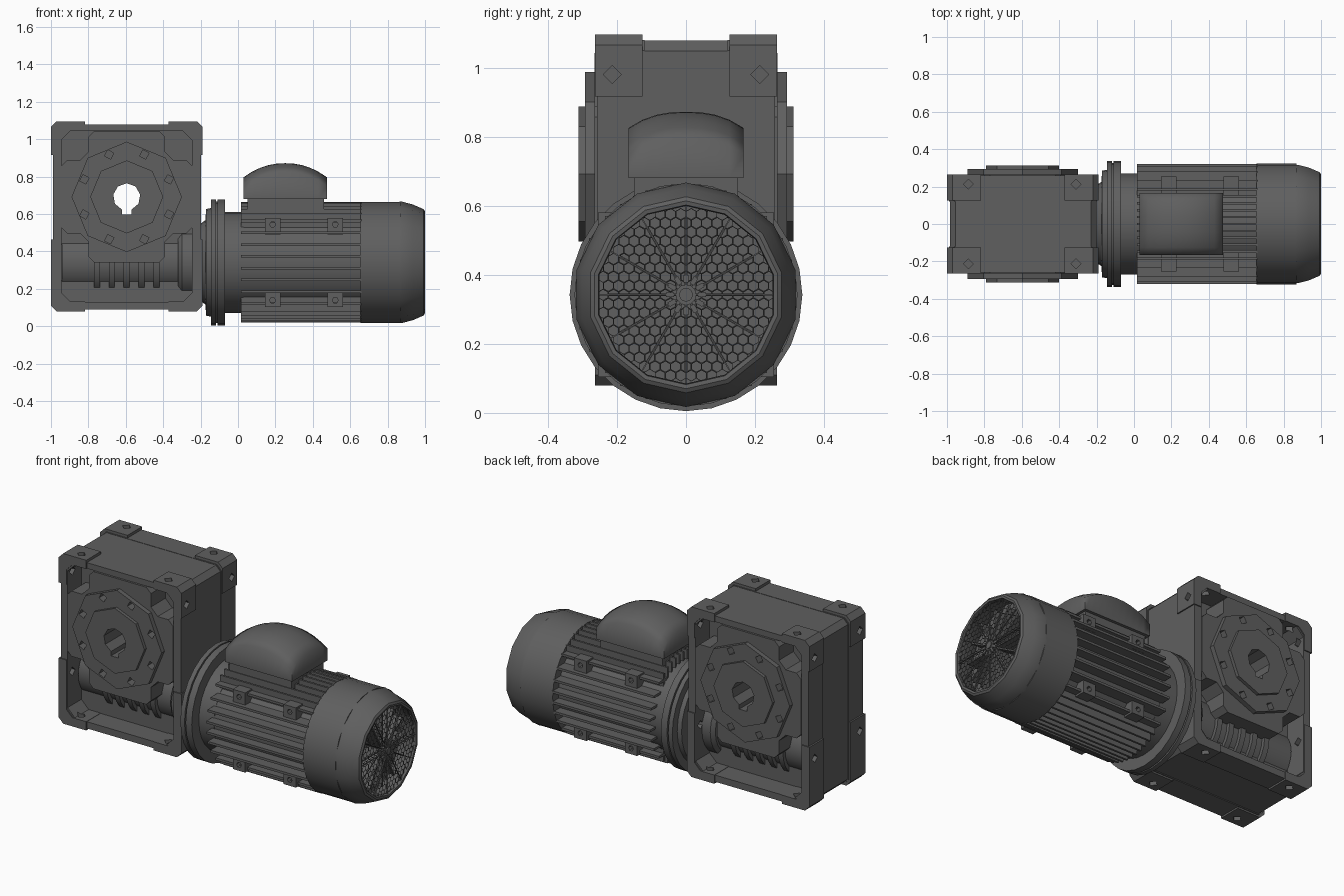
import bpy, bmesh
from math import sin, cos, pi, sqrt, radians
from mathutils import Matrix

if "Cube" in bpy.data.objects:
    bpy.data.objects.remove(bpy.data.objects["Cube"])

AX = 0.342            # motor axis height
GX, GZ = -0.595, 0.692  # output shaft centre
MAP = {'x': lambda u, v, w: (w, u, v), 'y': lambda u, v, w: (u, w, v), 'z': lambda u, v, w: (u, v, w)}

paint = bpy.data.materials.new('dark_grey_paint')
paint.diffuse_color = (0.115, 0.115, 0.115, 1.0)
paint.use_nodes = True
paint.node_tree.nodes["Principled BSDF"].inputs["Base Color"].default_value = paint.diffuse_color


def finish(name, bm, smooth=None):
    bmesh.ops.recalc_face_normals(bm, faces=bm.faces)
    me = bpy.data.meshes.new(name)
    bm.to_mesh(me)
    bm.free()
    me.materials.append(paint)
    ob = bpy.data.objects.new(name, me)
    bpy.context.collection.objects.link(ob)
    if smooth:
        bpy.ops.object.select_all(action='DESELECT')
        ob.select_set(True)
        bpy.context.view_layer.objects.active = ob
        bpy.ops.object.shade_smooth_by_angle(angle=radians(smooth))
    return ob


def prism(bm, pts, axis, a, b):
    lo = [bm.verts.new(MAP[axis](u, v, a)) for u, v in pts]
    hi = [bm.verts.new(MAP[axis](u, v, b)) for u, v in pts]
    bm.faces.new(lo)
    bm.faces.new(hi[::-1])
    for i in range(len(pts)):
        j = (i + 1) % len(pts)
        bm.faces.new((lo[i], lo[j], hi[j], hi[i]))


def box(bm, x, y, z):
    prism(bm, [(x[0], y[0]), (x[1], y[0]), (x[1], y[1]), (x[0], y[1])], 'z', *z)


def ngon(cu, cv, r, n, phase=0.0):
    return [(cu + r * cos(phase + 2 * pi * i / n), cv + r * sin(phase + 2 * pi * i / n)) for i in range(n)]


def chamfered(x0, x1, z0, z1, c):
    return [(x0 + c, z0), (x1 - c, z0), (x1, z0 + c), (x1, z1 - c),
            (x1 - c, z1), (x0 + c, z1), (x0, z1 - c), (x0, z0 + c)]


def lathe(bm, prof, n=24):
    # revolve (x, radius) points about the motor axis
    rings = [[bm.verts.new((x, r * sin(2 * pi * i / n), AX + r * cos(2 * pi * i / n))) for i in range(n)]
             for x, r in prof]
    for a, b in zip(rings, rings[1:]):
        for i in range(n):
            j = (i + 1) % n
            bm.faces.new((a[i], a[j], b[j], b[i]))
    bm.faces.new(rings[0])
    bm.faces.new(rings[-1])


def cut(targets, cutter):
    cutter.hide_render = True
    for ob in targets:
        m = ob.modifiers.new('holes', 'BOOLEAN')
        m.operation, m.solver, m.object = 'DIFFERENCE', 'EXACT', cutter
        bpy.context.view_layer.objects.active = ob
        bpy.ops.object.modifier_apply(modifier=m.name)
    bpy.data.objects.remove(cutter)


# gearbox: central body
bm = bmesh.new()
prism(bm, chamfered(-0.985, -0.2, 0.095, 1.078, 0.03), 'y', -0.128, 0.128)
body = finish('gearbox_body', bm)

# gearbox: rim walls around the pocket on both sides
bm = bmesh.new()
outer = chamfered(-0.99, -0.197, 0.09, 1.08, 0.03)
inner = chamfered(-0.945, -0.245, 0.13, 1.045, 0.05)
for s in (-1, 1):
    loops = [[bm.verts.new((x, s * y, z)) for x, z in p]
             for p, y in ((outer, 0.12), (outer, 0.258), (inner, 0.258), (inner, 0.12))]
    for k in range(4):
        a, b = loops[k], loops[(k + 1) % 4]
        for i in range(8):
            j = (i + 1) % 8
            bm.faces.new((a[i], a[j], b[j], b[i]))
rims = finish('gearbox_rims', bm)

# gearbox: L-shaped mounting pads at the corners
bm = bmesh.new()
for s in (-1, 1):
    for cx, sx in ((-1.0, 1), (-0.19, -1)):
        for cz, sz, h in ((0.08, 1, 0.385), (1.096, -1, 0.18)):
            ell = [(0, h), (0, 0.03), (0.03, 0), (0.182, 0), (0.182, 0.052), (0.09, 0.052), (0.052, 0.09), (0.052, h)]
            prism(bm, [(cx + sx * u, cz + sz * v) for u, v in ell], 'y', s * 0.126, s * 0.264)
pads = finish('mounting_pads', bm)

# mounting holes through pads and rims
bm = bmesh.new()
for y in (-0.213, 0.213):
    for x in (-0.885, -0.31):
        for z in (0.105, 1.07):
            prism(bm, ngon(x, y, 0.026, 4), 'z', z - 0.06, z + 0.06)
    for z in (0.38, 0.98):
        for x in (-0.97, -0.22):
            prism(bm, ngon(y, z, 0.026, 4), 'x', x - 0.06, x + 0.06)
cut([pads, rims], finish('hole_cutter', bm))

# gearbox: cross-shaped output housing
bm = bmesh.new()
quarter = [(0.35, 0.0), (0.35, 0.165), (0.32, 0.195), (0.25, 0.195), (0.205, 0.24), (0.205, 0.32), (0.175, 0.35)]
left = [(-u, v) for u, v in quarter[::-1]]
upper = quarter + left
lower = [(-u, -v) for u, v in upper][1:-1]
prism(bm, [(GX + u, GZ + v) for u, v in upper + lower], 'y', -0.265, 0.265)
housing = finish('output_housing', bm)

# gearbox: octagonal output flanges, two steps per side
bm = bmesh.new()
prism(bm, ngon(GX, GZ, 0.295, 8), 'y', -0.293, 0.293)
flange = finish('output_flange', bm)
bm = bmesh.new()
prism(bm, ngon(GX, GZ, 0.195, 8), 'y', -0.312, 0.312)
hub = finish('output_hub', bm)

# keyed bore and flange bolt holes
bm = bmesh.new()
bore = [(GX + 0.073 * cos(a), GZ + 0.073 * sin(a)) for a in (radians(-70 + 320 * i / 8) for i in range(9))]
prism(bm, bore + [(GX - 0.025, GZ - 0.095), (GX + 0.025, GZ - 0.095)], 'y', -0.5, 0.5)
for s in (-1, 1):
    for x, z in ngon(GX, GZ, 0.245, 8, pi / 8):
        prism(bm, ngon(x, z, 0.026, 4, 0.3), 'y', s * 0.22, s * 0.4)
cut([body, housing, flange, hub], finish('bore_cutter', bm))

# gearbox: worm tube, end ring and cooling ribs
bm = bmesh.new()
lathe(bm, [(-0.94, 0.165), (-0.22, 0.165)])
lathe(bm, [(-0.32, 0.18), (-0.30, 0.2), (-0.22, 0.2)])
for k in range(5):
    x = -0.755 + 0.08 * k
    lathe(bm, [(x - 0.016, 0.187), (x + 0.016, 0.187)])
finish('worm_tube', bm, 30)

# motor: coupling flange and neck
bm = bmesh.new()
lathe(bm, [(-0.21, 0.2), (-0.175, 0.225), (-0.17, 0.285), (-0.145, 0.29), (-0.145, 0.337), (-0.118, 0.337),
           (-0.118, 0.325), (-0.11, 0.325), (-0.11, 0.337), (-0.07, 0.337), (-0.07, 0.27), (0.03, 0.27)], 28)
finish('motor_flange', bm, 30)

# motor: core and cooling fins
bm = bmesh.new()
lathe(bm, [(0.0, 0.268), (0.66, 0.268)], 28)
finish('motor_core', bm, 30)
bm = bmesh.new()
R = 0.322
for k in range(8):
    d = -0.22 + 0.063 * k
    w = sqrt(R * R - d * d)
    box(bm, (0.015, 0.66), (-w, w), (AX + d - 0.007, AX + d + 0.007))
for k in range(11):
    d = -0.185 + 0.037 * k
    w = sqrt(R * R - d * d)
    box(bm, (0.015, 0.66), (d - 0.006, d + 0.006), (AX - w, AX + w))
finish('cooling_fins', bm)

# motor: foot bosses on the four diagonals
bm = bmesh.new()
for x in (0.185, 0.52):
    for sy in (-1, 1):
        for sz in (-1, 1):
            box(bm, (x - 0.041, x + 0.041), sorted((sy * 0.15, sy * 0.255)),
                sorted((AX + sz * 0.15, AX + sz * 0.238)))
bosses = finish('foot_bosses', bm)
bm = bmesh.new()
for x in (0.185, 0.52):
    for s in (-1, 1):
        for z in (-0.203, 0.203):
            prism(bm, ngon(x, AX + z, 0.016, 6), 'y', s * 0.22, s * 0.3)
cut([bosses], finish('boss_cutter', bm))

# terminal box: pedestal and domed cover
bm = bmesh.new()
box(bm, (0.05, 0.46), (-0.15, 0.15), (0.55, 0.70))
finish('terminal_pedestal', bm)
bm = bmesh.new()
bmesh.ops.create_grid(bm, x_segments=10, y_segments=8, size=1.0)
for e in bmesh.ops.extrude_face_region(bm, geom=bm.faces[:])['geom']:
    if isinstance(e, bmesh.types.BMVert):
        e.co.z = 1
for v in bm.verts:
    u, w = v.co.x, v.co.y
    z = 0.872 - 0.075 * abs(u) ** 2.2 - 0.047 * abs(w) ** 2.5 if v.co.z > 0.5 else 0.68
    v.co = (0.2525 + 0.2225 * u, 0.167 * w, z)
finish('terminal_cover', bm, 75)

# fan cover: cylinder and tapered nose with open end
bm = bmesh.new()
lathe(bm, [(0.655, 0.323), (0.87, 0.323)], 28)
finish('fan_cover', bm, 30)
bm = bmesh.new()
lathe(bm, [(0.84, 0.322), (0.875, 0.325), (0.935, 0.309), (0.993, 0.284), (1.0, 0.272), (0.998, 0.26),
           (0.975, 0.257), (0.872, 0.29)], 14)
finish('fan_cover_nose', bm, 32)

# fan: honeycomb grille
bm = bmesh.new()
p = 0.03
for r in range(-11, 12):
    for c in range(-11, 12):
        cy, cz = p * (c + 0.5 * (r % 2)), p * 0.866 * r
        if cy * cy + cz * cz < 0.248 ** 2:
            bm.faces.new([bm.verts.new((0.988, y, AX + z)) for y, z in ngon(cy, cz, p / sqrt(3), 6, pi / 6)])
bmesh.ops.remove_doubles(bm, verts=bm.verts[:], dist=0.002)
grille = finish('fan_grille', bm)
wire = grille.modifiers.new('wire', 'WIREFRAME')
wire.thickness = 0.004

# fan: grille spokes, hub and blades
bm = bmesh.new()
lathe(bm, [(0.98, 0.03), (0.99, 0.03)], 12)
lathe(bm, [(0.86, 0.02), (0.997, 0.02)], 12)
for k in range(12):
    start = len(bm.verts)
    box(bm, (0.984, 0.991), (-0.002, 0.002), (0.025, 0.257))
    box(bm, (0.983, 0.993), (-0.007, 0.007), (0.035, 0.058))
    box(bm, (0.87, 0.955), (-0.004, 0.004), (0.02, 0.225))
    bm.verts.ensure_lookup_table()
    bmesh.ops.transform(bm, verts=bm.verts[start:],
                        matrix=Matrix.Translation((0, 0, AX)) @ Matrix.Rotation(2 * pi * k / 12, 4, 'X'))
finish('fan_and_spokes', bm)
